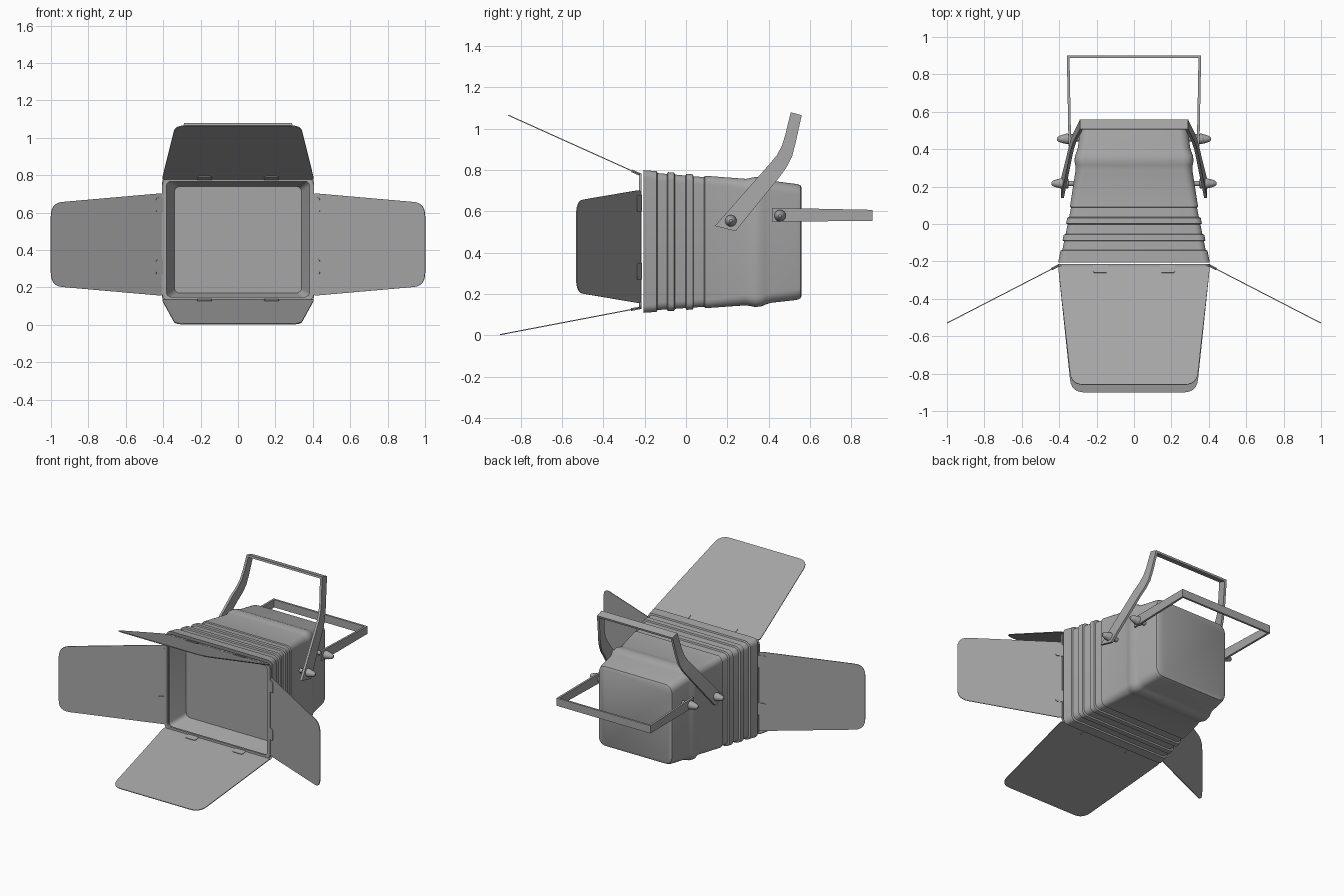
import bpy, bmesh, math
from mathutils import Vector

cube = bpy.data.objects.get("Cube")
if cube:
    bpy.data.objects.remove(cube, do_unlink=True)

grey = bpy.data.materials.new("painted_grey")
grey.use_nodes = True
COLOUR = (0.38, 0.38, 0.38, 1)
grey.diffuse_color = COLOUR
grey.node_tree.nodes["Principled BSDF"].inputs["Base Color"].default_value = COLOUR


def loft(name, rings, closed=False, smooth=True):
    """Skin a list of equal-length rings; cap the ends unless closed."""
    bm = bmesh.new()
    rows = [[bm.verts.new(p) for p in ring] for ring in rings]
    pairs = list(zip(rows, rows[1:])) + ([(rows[-1], rows[0])] if closed else [])
    for a, b in pairs:
        for i in range(len(a)):
            j = (i + 1) % len(a)
            bm.faces.new((a[i], a[j], b[j], b[i]))
    if not closed:
        bm.faces.new(rows[0][::-1])
        bm.faces.new(rows[-1])
    bmesh.ops.recalc_face_normals(bm, faces=bm.faces)
    mesh = bpy.data.meshes.new(name)
    bm.to_mesh(mesh)
    bm.free()
    mesh.materials.append(grey)
    obj = bpy.data.objects.new(name, mesh)
    bpy.context.scene.collection.objects.link(obj)
    if smooth:
        bpy.ops.object.select_all(action='DESELECT')
        bpy.context.view_layer.objects.active = obj
        obj.select_set(True)
        bpy.ops.object.shade_smooth_by_angle(angle=math.radians(32))
    return obj


def rounded_rect(y, w, z0, z1, r, steps=6):
    """Rounded rectangle across the body at depth y."""
    ring = []
    corners = ((w - r, z1 - r), (r - w, z1 - r), (r - w, z0 + r), (w - r, z0 + r))
    for k, (cx, cz) in enumerate(corners):
        for i in range(steps + 1):
            a = math.pi / 2 * (k + i / steps)
            ring.append((cx + r * math.cos(a), y, cz + r * math.sin(a)))
    return ring


def plate(name, origin, u, v, corners, radii, thick):
    """Thin sheet: rounded polygon in the u, v plane."""
    origin, u, v = Vector(origin), Vector(u).normalized(), Vector(v).normalized()
    n = u.cross(v)
    pts = []
    for k, c in enumerate(corners):
        c = Vector(c)
        a = c + (Vector(corners[k - 1]) - c).normalized() * radii[k]
        b = c + (Vector(corners[(k + 1) % len(corners)]) - c).normalized() * radii[k]
        for i in range(7):
            t = i / 6
            pts.append(a * (1 - t) ** 2 + c * 2 * t * (1 - t) + b * t * t)
    flat = [origin + u * p.x + v * p.y for p in pts]
    return loft(name, [[p - n * thick / 2 for p in flat],
                       [p + n * thick / 2 for p in flat]], smooth=False)


# Housing: recess, front rim, stepped ribs, shoulder bump and closed back
rings = [rounded_rect(-0.08, 0.34, 0.17, 0.74, 0.03),
         rounded_rect(-0.2, 0.385, 0.135, 0.775, 0.03),
         rounded_rect(-0.205, 0.405, 0.11, 0.80, 0.035)]
ribs = ((-0.14, -0.009), (-0.09, 0.009), (-0.055, -0.009),
        (0.0, 0.009), (0.035, -0.009), (0.09, 0.007))
level = 0.0


def rib_ring(y, d):
    t = (y + 0.2) / 0.29
    return rounded_rect(y, 0.405 - 0.06 * t + d, 0.11 + 0.02 * t - d,
                        0.80 - 0.025 * t + d, 0.038)


for y, step in ribs:
    rings.append(rib_ring(y - 0.002, level))
    level += step
    rings.append(rib_ring(y + 0.002, level))
for y, w, z0, z1, r in ((0.29, 0.312, 0.146, 0.758, 0.05),
                        (0.315, 0.314, 0.142, 0.763, 0.05),
                        (0.335, 0.318, 0.138, 0.767, 0.05),
                        (0.365, 0.316, 0.141, 0.764, 0.05),
                        (0.385, 0.307, 0.150, 0.756, 0.05),
                        (0.41, 0.300, 0.158, 0.749, 0.05),
                        (0.535, 0.285, 0.172, 0.733, 0.05),
                        (0.553, 0.279, 0.179, 0.727, 0.05),
                        (0.56, 0.266, 0.192, 0.714, 0.045)):
    rings.append(rounded_rect(y, w, z0, z1, r))
loft("housing", rings)

# Door frame standing just ahead of the housing
loft("door_frame", [rounded_rect(y, w, z0, z1, r) for y, w, z0, z1, r in (
    (-0.215, 0.405, 0.13, 0.785, 0.035), (-0.228, 0.405, 0.13, 0.785, 0.035),
    (-0.228, 0.382, 0.15, 0.768, 0.025), (-0.215, 0.382, 0.15, 0.768, 0.025))],
    closed=True)


def door(name, hinge, tip, u, near, far, tab_at):
    """Tapered barn door with two hinge tabs."""
    v = Vector(tip) - Vector(hinge)
    length = v.length
    plate(name, hinge, u, v, ((-near, 0), (near, 0), (near, 0.03), (far, length),
                              (-far, length), (-near, 0.03)),
          (0.012, 0.012, 0.014, 0.07, 0.07, 0.014), 0.005)
    for k, c in enumerate(tab_at):
        plate(f"{name}_hinge_{k + 1}", hinge, u, v,
              ((c - 0.04, -0.008), (c + 0.04, -0.008), (c + 0.04, 0.042), (c - 0.04, 0.042)),
              (0.002, 0.002, 0.015, 0.015), 0.013)


door("top_door", (0, -0.225, 0.78), (0, -0.86, 1.066), (1, 0, 0), 0.403, 0.335, (-0.18, 0.18))
door("bottom_door", (0, -0.225, 0.133), (0, -0.9, 0.004), (1, 0, 0), 0.403, 0.335, (-0.18, 0.18))
for side, s in (("left", 1), ("right", -1)):
    door(side + "_door", (s * 0.403, -0.222, 0.43), (s, -0.53, 0.43),
         (0, 0, 1), 0.272, 0.222, (-0.12, 0.21))


def strap(name, stations, t):
    """Flat bar through stations of (x, y1, z1, y2, z2)."""
    return loft(name, [[(x - t, a, b), (x + t, a, b), (x + t, c, d), (x - t, c, d)]
                       for x, a, b, c, d in stations])


def knob(name, s, x, y, z):
    """Bolt, washer and pointed nut turned about the x axis."""
    profile = ((-0.07, 0.014), (-0.028, 0.014), (-0.026, 0.026), (0.012, 0.028),
               (0.016, 0.026), (0.034, 0.022), (0.054, 0.015), (0.062, 0.007))
    loft(name, [[(s * (x + d), y + r * math.cos(k * math.pi / 8),
                  z + r * math.sin(k * math.pi / 8)) for k in range(16)]
                for d, r in profile])


# Tilting yoke and rear handle: mirrored arms, cross bars and pivot knobs
yoke_arm = ((0.383, 0.14, 0.53, 0.24, 0.505), (0.330, 0.40, 0.825, 0.455, 0.77),
            (0.316, 0.44, 0.873, 0.488, 0.816), (0.304, 0.465, 0.92, 0.513, 0.865),
            (0.295, 0.48, 0.97, 0.53, 0.93), (0.281, 0.507, 1.08, 0.56, 1.066))
handle_arm = ((0.343, 0.415, 0.618, 0.415, 0.55), (0.352, 0.90, 0.608, 0.90, 0.555))
for side, s in (("left", 1), ("right", -1)):
    strap(side + "_yoke_arm", [(s * p[0],) + p[1:] for p in yoke_arm], 0.008)
    strap(side + "_handle_arm", [(s * p[0],) + p[1:] for p in handle_arm], 0.007)
    knob(side + "_yoke_knob", s, 0.378, 0.217, 0.555)
    knob(side + "_handle_knob", s, 0.350, 0.455, 0.58)
loft("yoke_cross_bar", [[(x, 0.507, 1.08), (x, 0.56, 1.066), (x, 0.557, 1.053),
                         (x, 0.504, 1.067)] for x in (-0.285, 0.285)])
loft("handle_cross_bar", [[(x, 0.888, 0.608), (x, 0.902, 0.608), (x, 0.902, 0.555),
                           (x, 0.888, 0.555)] for x in (-0.355, 0.355)])
